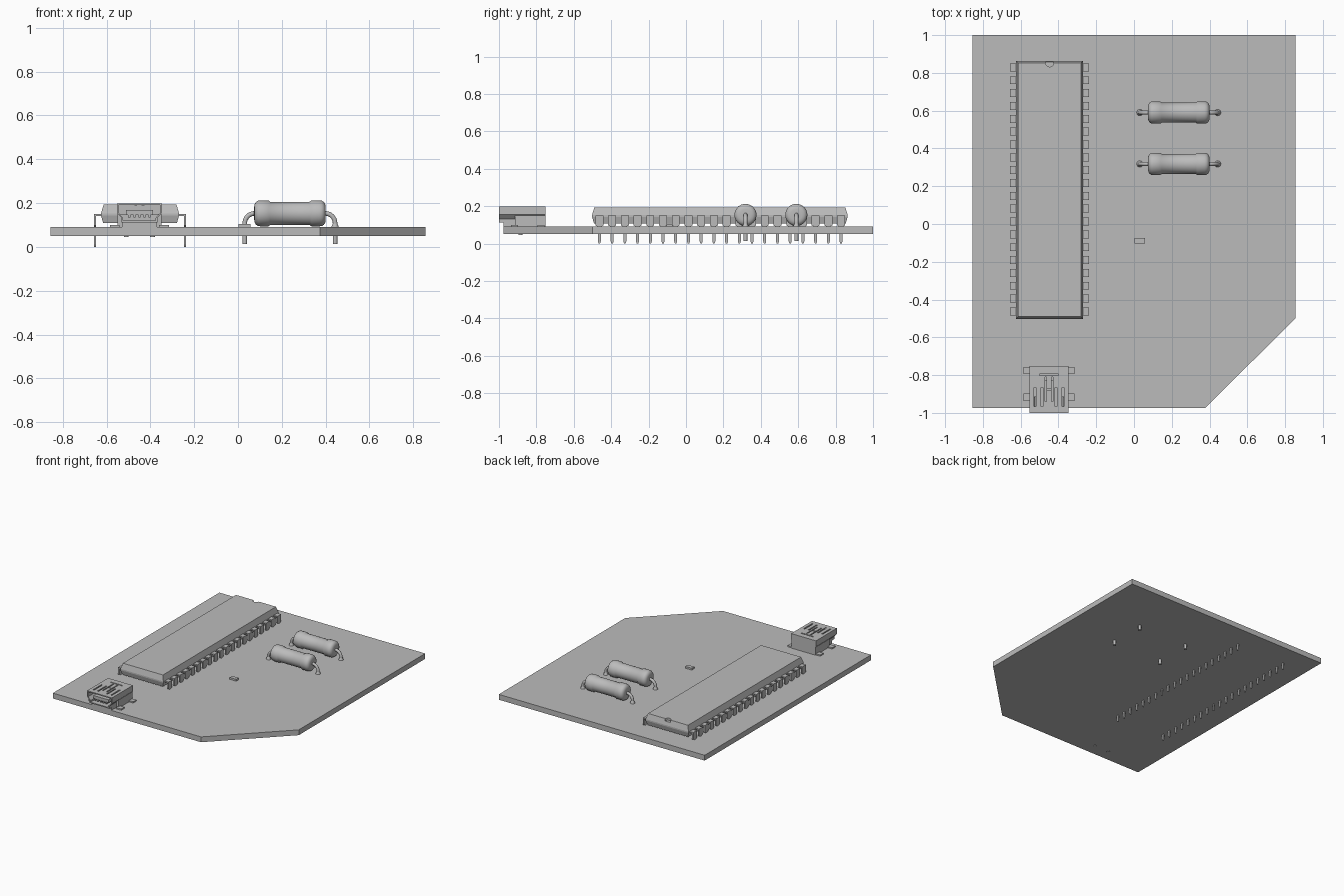
import bpy, bmesh, math
from mathutils import Vector, Matrix

if "Cube" in bpy.data.objects:
    bpy.data.objects.remove(bpy.data.objects["Cube"])

GREY = 0.5
mat = bpy.data.materials.new("plain_grey")
mat.use_nodes = True
mat.diffuse_color = (GREY, GREY, GREY, 1)
mat.node_tree.nodes["Principled BSDF"].inputs["Base Color"].default_value = (GREY, GREY, GREY, 1)


def finish(name, bm, smooth=False):
    bmesh.ops.recalc_face_normals(bm, faces=bm.faces[:])
    me = bpy.data.meshes.new(name)
    bm.to_mesh(me)
    bm.free()
    me.materials.append(mat)
    ob = bpy.data.objects.new(name, me)
    bpy.context.collection.objects.link(ob)
    if smooth:
        bpy.ops.object.select_all(action='DESELECT')
        ob.select_set(True)
        bpy.context.view_layer.objects.active = ob
        bpy.ops.object.shade_smooth_by_angle(angle=math.radians(40))
    return ob


def prism(bm, pts, axis, a, b):
    """Extrude a 2D outline along an axis from a to b."""
    def place(p, t):
        return {"x": (t, *p), "y": (p[0], t, p[1]), "z": (*p, t)}[axis]
    lo = [bm.verts.new(place(p, a)) for p in pts]
    hi = [bm.verts.new(place(p, b)) for p in pts]
    bm.faces.new(lo)
    bm.faces.new(hi)
    for i in range(len(pts)):
        j = (i + 1) % len(pts)
        bm.faces.new((lo[i], lo[j], hi[j], hi[i]))


def box(bm, x0, x1, y0, y1, z0, z1):
    prism(bm, [(x0, y0), (x1, y0), (x1, y1), (x0, y1)], "z", z0, z1)


def loft(bm, rings):
    """Join closed rings of points, capping both ends."""
    vs = [[bm.verts.new(p) for p in r] for r in rings]
    for r, s in zip(vs, vs[1:]):
        for i in range(len(r)):
            j = (i + 1) % len(r)
            bm.faces.new((r[i], r[j], s[j], s[i]))
    bm.faces.new(vs[0])
    bm.faces.new(vs[-1])


def circle(c, u, v, r, n=24):
    c, u, v = Vector(c), Vector(u), Vector(v)
    return [c + r * (math.cos(t) * u + math.sin(t) * v)
            for t in (2 * math.pi * i / n for i in range(n))]


def cut(ob, cutter):
    cutter.hide_render = True
    cutter.hide_viewport = True
    cutter.display_type = 'WIRE'
    m = ob.modifiers.new("cut", 'BOOLEAN')
    m.operation = 'DIFFERENCE'
    m.solver = 'EXACT'
    m.object = cutter


TOP = 0.09  # upper face of the board

# Circuit board with one cut corner
bm = bmesh.new()
prism(bm, [(-0.855, -0.975), (0.375, -0.975), (0.855, -0.5), (0.855, 1), (-0.855, 1)], "z", 0.05, TOP)
finish("circuit_board", bm)

# Long chip body, widest at mid height
CX, CY, HX, HY = -0.447, 0.181, 0.178, 0.683
bm = bmesh.new()
rings = []
for z, d in ((0.108, 0.01), (0.143, 0), (0.153, 0), (0.194, 0.012)):
    rings.append([(CX + sx * (HX - d), CY + sy * (HY - d), z)
                  for sx, sy in ((-1, -1), (1, -1), (1, 1), (-1, 1))])
loft(bm, rings)
chip = finish("chip_body", bm)

# Half-round orientation notch in the chip end
bm = bmesh.new()
loft(bm, [circle((CX, CY + HY - 0.01, z), (1, 0, 0), (0, 1, 0), 0.022) for z in (0.178, 0.25)])
cut(chip, finish("notch_cutter", bm))

# Two rows of chip pins: shoulder plus a tapered leg through the board
bm = bmesh.new()
outline = [(0.021, 0.15), (0.021, 0.097), (0.008, TOP), (0.008, 0.012), (0.004, 0)]
outline += [(-y, z) for y, z in reversed(outline)]
for i in range(20):
    y = -0.463 + i * 0.068
    for s in (-1, 1):
        leg = [(y + p, z) for p, z in outline]
        prism(bm, leg, "x", CX + s * 0.2, CX + s * 0.209)
        xs = sorted((CX + s * 0.17, CX + s * 0.2))
        box(bm, *xs, y - 0.021, y + 0.021, 0.141, 0.15)
finish("chip_pins", bm)

# Two resistors: turned bodies with bent wire leads
RX, RZ, RR = 0.237, 0.153, 0.059
half = [(0.163, 0.03), (0.161, 0.042), (0.155, 0.052), (0.145, 0.058), (0.135, RR),
        (0.098, RR), (0.09, 0.053)]
profile = [(-x, r) for x, r in half] + half[::-1]
bend = 0.045
for k, y in enumerate((0.59, 0.318)):
    bm = bmesh.new()
    loft(bm, [circle((RX + x, y, RZ), (0, 1, 0), (0, 0, 1), r, 32) for x, r in profile])
    finish(f"resistor_body_{k + 1}", bm, True)
    bm = bmesh.new()
    for s in (-1, 1):
        rings = [circle((RX + s * 0.15, y, RZ), (0, 1, 0), (0, 0, 1), 0.0105, 16)]
        for j in range(9):
            a = math.pi / 2 * j / 8
            c = (RX + s * (0.206 - bend + bend * math.sin(a)), y, RZ - bend + bend * math.cos(a))
            rings.append(circle(c, (0, 1, 0), (s * math.sin(a), 0, math.cos(a)), 0.0105, 16))
        rings.append(circle((RX + s * 0.206, y, 0.013), (0, 1, 0), (s, 0, 0), 0.0105, 16))
        loft(bm, rings)
    finish(f"resistor_leads_{k + 1}", bm, True)
    # Small solder fillets where the leads meet the board
    bm = bmesh.new()
    for s in (-1, 1):
        loft(bm, [circle((RX + s * 0.206, y, z), (1, 0, 0), (0, 1, 0), r, 16)
                  for z, r in ((TOP, 0.017), (0.107, 0.0105))])
    finish(f"solder_fillets_{k + 1}", bm, True)

# Tiny surface mounted part
bm = bmesh.new()
box(bm, 0.003, 0.057, -0.103, -0.073, TOP, 0.104)
finish("surface_part", bm)

# Socket shell: wide above, narrow below, hollow at the front
UX = -0.45


def shell_outline(d):
    right = [(0.082 - d, 0.112 + d), (0.082 - d, 0.132), (0.103 - d, 0.155), (0.103 - d, 0.199 - d)]
    return [(UX + x, z) for x, z in right] + [(UX - x, z) for x, z in reversed(right)]


bm = bmesh.new()
prism(bm, shell_outline(0), "y", -1.0, -0.752)
shell = finish("socket_shell", bm)
bm = bmesh.new()
prism(bm, shell_outline(0.008), "y", -1.05, -0.83)
cut(shell, finish("socket_cavity_cutter", bm))

# Spring slots in the shell roof and side grooves
bm = bmesh.new()
R0, R1 = 0.188, 0.25
for s in (-1, 1):
    for off in (0.038, 0.074):
        x = UX + s * off
        box(bm, x - 0.005, x + 0.005, -0.966, -0.865, R0, R1)
    x = UX + s * 0.017
    box(bm, x - 0.004, x + 0.004, -0.94, -0.81, R0, R1)
    x = UX + s * 0.105
    box(bm, x - 0.008, x + 0.008, -0.84, -0.74, 0.14, 0.15)
box(bm, UX - 0.05, UX + 0.05, -0.802, -0.793, R0, R1)
box(bm, UX - 0.011, UX + 0.011, -0.88, -0.872, R0, R1)
cut(shell, finish("socket_slot_cutter", bm))

# Socket base, feet and locating pegs
bm = bmesh.new()
box(bm, UX - 0.1, UX + 0.1, -0.915, -0.752, TOP, 0.15)
box(bm, UX - 0.08, UX + 0.08, -0.975, -0.9, TOP, 0.115)
finish("socket_base", bm)
bm = bmesh.new()
for s in (-1, 1):
    for y in (-0.775, -0.917):
        xs = sorted((UX + s * 0.09, UX + s * 0.135))
        box(bm, *xs, y - 0.019, y + 0.019, TOP, 0.1)
finish("socket_feet", bm)
bm = bmesh.new()
for s in (-1, 1):
    loft(bm, [circle((UX + s * 0.06, -0.885, z), (1, 0, 0), (0, 1, 0), 0.011, 16) for z in (0.045, 0.1)])
finish("socket_pegs", bm, True)

# Contact tongue and its five contacts
bm = bmesh.new()
box(bm, UX - 0.062, UX + 0.062, -0.985, -0.82, 0.145, 0.168)
finish("socket_tongue", bm)
bm = bmesh.new()
for i in range(-2, 3):
    x = UX + i * 0.023
    box(bm, x - 0.005, x + 0.005, -0.988, -0.82, 0.134, 0.147)
finish("socket_contacts", bm)
